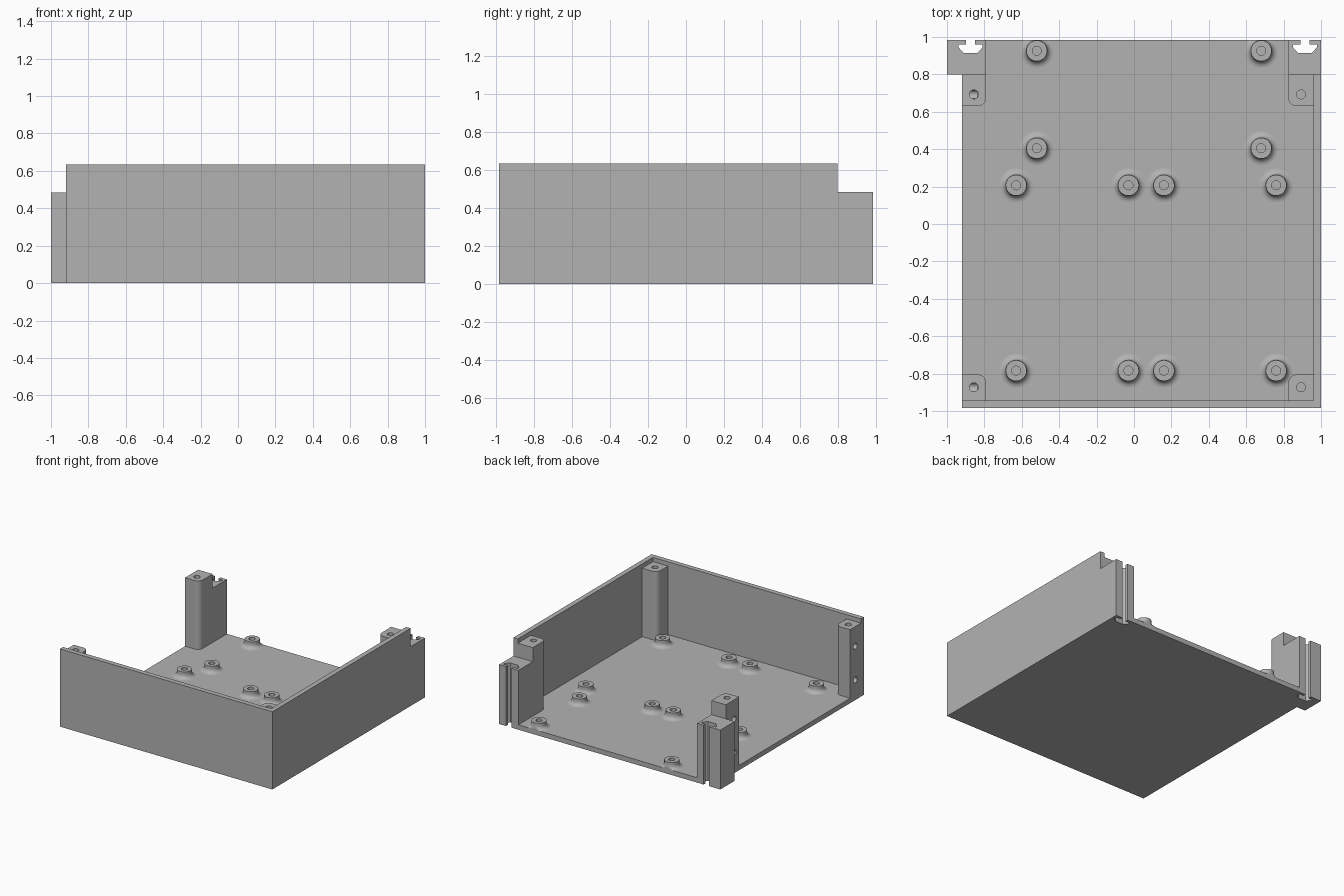
import bpy, bmesh, math
from mathutils import Matrix

cube = bpy.data.objects.get("Cube")
if cube:
    bpy.data.objects.remove(cube, do_unlink=True)

grey = bpy.data.materials.new("plain grey")
grey.use_nodes = True
COLOUR = (0.45, 0.45, 0.45, 1)
grey.diffuse_color = COLOUR
grey.node_tree.nodes["Principled BSDF"].inputs["Base Color"].default_value = COLOUR

FLOOR, WALL, COLUMN, POST = 0.04, 0.635, 0.485, 0.6
LEFT, RIGHT, END, STEP, T = -0.92, 1.0, 0.985, 0.8, 0.04


def finish(name, bm):
    bmesh.ops.recalc_face_normals(bm, faces=bm.faces)
    mesh = bpy.data.meshes.new(name)
    bm.to_mesh(mesh)
    bm.free()
    mesh.materials.append(grey)
    obj = bpy.data.objects.new(name, mesh)
    bpy.context.collection.objects.link(obj)
    return obj


def prism(name, outline, z0, z1, round_at=None):
    """Extrude an outline upwards, optionally rounding one vertical edge."""
    bm = bmesh.new()
    face = bm.faces.new([bm.verts.new((x, y, z0)) for x, y in outline])
    top = bmesh.ops.extrude_face_region(bm, geom=[face])["geom"]
    for v in top:
        if isinstance(v, bmesh.types.BMVert):
            v.co.z = z1
    if round_at:
        edges = [e for e in bm.edges if all(
            math.dist(v.co.xy, round_at) < 0.001 for v in e.verts)]
        bmesh.ops.bevel(bm, geom=edges, offset=0.045, segments=8,
                        profile=0.5, affect='EDGES')
    return finish(name, bm)


def rect(x0, x1, y0, y1):
    return [(x0, y0), (x1, y0), (x1, y1), (x0, y1)]


def drill(x, y, z, length, axis):
    bm = bmesh.new()
    turn = Matrix.Rotation(math.pi / 2, 4, 'Y') if axis == 'X' else Matrix()
    bmesh.ops.create_cone(bm, cap_ends=True, segments=24, radius1=0.024, radius2=0.024,
                          depth=length, matrix=Matrix.Translation((x, y, z)) @ turn)
    return finish("drill", bm)


def combine(obj, others, operation):
    """Apply booleans to obj, then discard the helper solids."""
    for other in others:
        other.hide_render = True
        mod = obj.modifiers.new("combine", 'BOOLEAN')
        mod.operation, mod.solver, mod.object = operation, 'EXACT', other
    graph = bpy.context.evaluated_depsgraph_get()
    result = bpy.data.meshes.new_from_object(obj.evaluated_get(graph))
    obj.modifiers.clear()
    obj.data = result
    for other in others:
        bpy.data.objects.remove(other, do_unlink=True)


def smooth(obj):
    bpy.ops.object.select_all(action='DESELECT')
    obj.select_set(True)
    bpy.context.view_layer.objects.active = obj
    bpy.ops.object.shade_smooth_by_angle(angle=math.radians(35))


# Tray: floor, two joined walls and the rear columns
tray = prism("tray", rect(LEFT, RIGHT, -END, END), 0, FLOOR)
walls = prism("walls", [(LEFT, -END), (RIGHT, -END), (RIGHT, STEP), (RIGHT - T, STEP),
                        (RIGHT - T, T - END), (LEFT, T - END)], 0, WALL)
columns = [prism("column", rect(x0, x1, STEP, END), 0, COLUMN)
           for x0, x1 in ((-1, -0.79), (0.825, RIGHT))]
combine(tray, [walls] + columns, 'UNION')

# T-shaped slots running the full height of the columns
half = [(0.025, END + 0.05), (0.025, 0.96), (0.065, 0.96), (0.065, 0.945), (0.035, 0.913)]
slot = half + [(-x, y) for x, y in reversed(half)]
combine(tray, [prism("slot", [(cx + x, y) for x, y in slot], -0.1, 0.6)
               for cx in (-0.874, 0.914)], 'DIFFERENCE')

# Corner posts with screw holes
for side, x0, x1, inner, hole_x in (("left", LEFT, -0.79, -0.79, -0.856),
                                    ("right", 0.825, RIGHT - T, 0.825, 0.893)):
    for end, y0, y1, inner_y, hole_y in (("front", T - END, -0.805, -0.805, -0.873),
                                         ("back", 0.63, STEP, 0.63, 0.693)):
        post = prism(f"{end}_{side}_post", rect(x0, x1, y0, y1), FLOOR, POST, (inner, inner_y))
        holes = [drill(hole_x, hole_y, POST, 0.3, 'Z')]
        if side == "left":
            holes += [drill(LEFT, hole_y, z, 0.16, 'X') for z in (0.165, 0.44)]
        combine(post, holes, 'DIFFERENCE')
        smooth(post)


def standoff(name, x, y):
    """Lathe a hollow boss with a flared foot, trimmed at the tray's rear edge."""
    flare, radius, bore, top = 0.035, 0.056, 0.024, FLOOR + 0.055
    profile = [(radius + flare - flare * math.sin(a), FLOOR + flare - flare * math.cos(a))
               for a in (i * math.pi / 12 for i in range(7))]
    profile += [(radius, top), (bore, top), (bore, FLOOR + 0.002), (0, FLOOR + 0.002)]
    bm = bmesh.new()
    verts = [bm.verts.new((r, 0, z)) for r, z in profile]
    edges = [bm.edges.new(pair) for pair in zip(verts, verts[1:])]
    bmesh.ops.spin(bm, geom=verts + edges, cent=(0, 0, 0), axis=(0, 0, 1),
                   angle=2 * math.pi, steps=32)
    bmesh.ops.remove_doubles(bm, verts=bm.verts, dist=0.0001)
    for v in bm.verts:
        v.co.x += x
        v.co.y = min(v.co.y + y, END)
    smooth(finish(name, bm))


# Two groups of board standoffs
spots = [(x, y) for x in (-0.52, 0.68) for y in (0.405, 0.926)]
spots += [(x, y) for x in (-0.63, -0.03, 0.16, 0.76) for y in (-0.784, 0.207)]
for i, (x, y) in enumerate(spots, 1):
    standoff(f"standoff_{i}", x, y)
